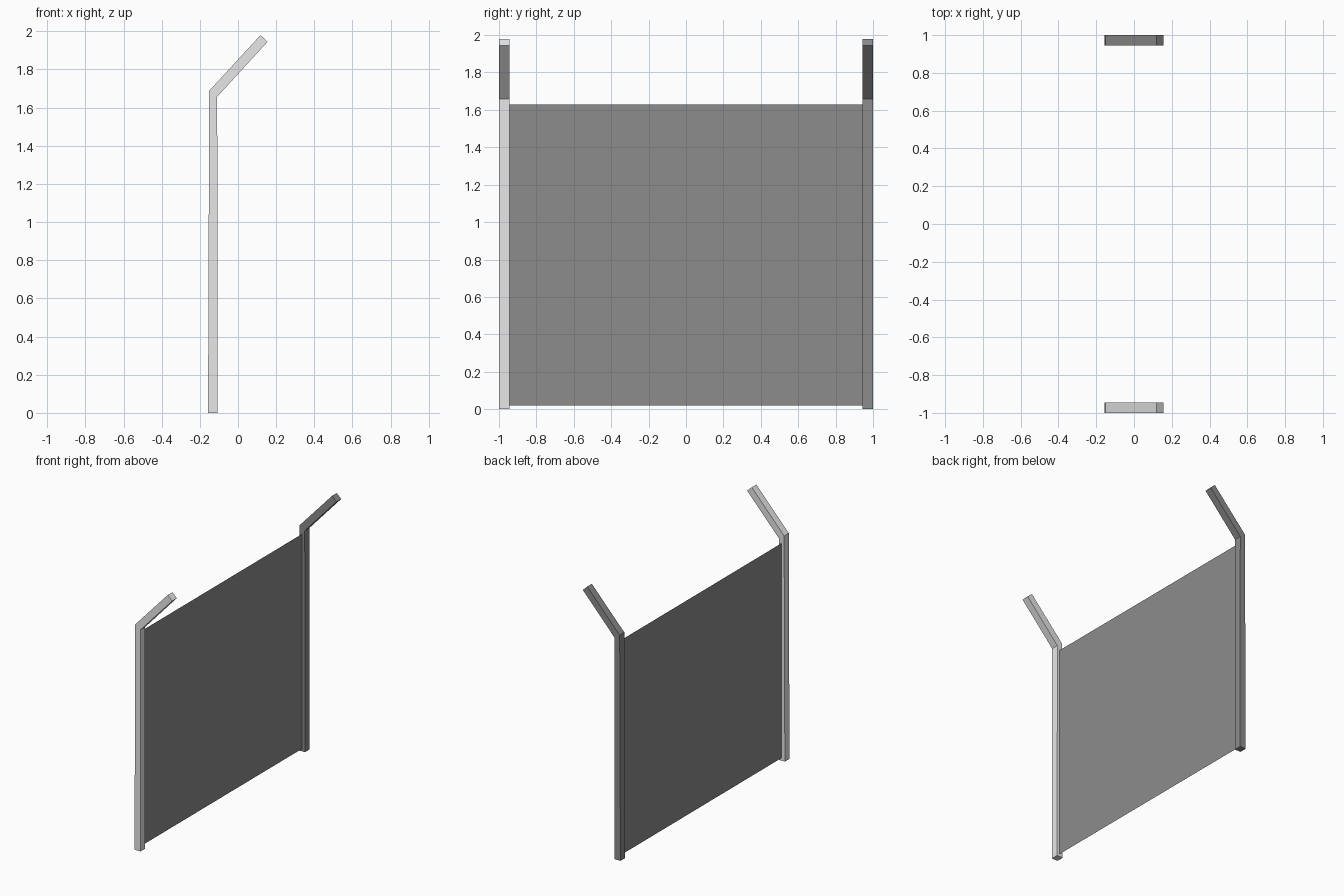
import bpy
import bmesh

if "Cube" in bpy.data.objects:
    bpy.data.objects.remove(bpy.data.objects["Cube"])


def material(name, v):
    m = bpy.data.materials.new(name)
    m.diffuse_color = (v, v, v, 1)
    m.use_nodes = True
    m.node_tree.nodes["Principled BSDF"].inputs["Base Color"].default_value = m.diffuse_color
    return m


light = material("light_grey", 0.8)
dark = material("dark_grey", 0.265)


def make_object(name, bm, mat):
    mesh = bpy.data.meshes.new(name)
    bm.to_mesh(mesh)
    bm.free()
    mesh.materials.append(mat)
    ob = bpy.data.objects.new(name, mesh)
    bpy.context.collection.objects.link(ob)
    return ob


# Cranked post profile as (left, right) pairs of x, z points
SECTIONS = [((-0.157, 0.0), (-0.107, 0.0)),
            ((-0.151, 1.688), (-0.109, 1.657)),
            ((0.118, 1.98), (0.155, 1.945))]


def post(name, y0, y1, mat):
    bm = bmesh.new()
    rings = [[bm.verts.new((x, y, z)) for (x, z), y in
              ((a, y0), (b, y0), (b, y1), (a, y1))] for a, b in SECTIONS]
    for lo, hi in zip(rings, rings[1:]):
        for i in range(4):
            j = (i + 1) % 4
            bm.faces.new((lo[i], lo[j], hi[j], hi[i]))
    bm.faces.new(rings[0][::-1])
    bm.faces.new(rings[-1])
    bmesh.ops.recalc_face_normals(bm, faces=bm.faces)
    return make_object(name, bm, mat)


# Two posts, the rear one darker
post("front_post", -1.0, -0.945, light)
post("rear_post", 0.945, 1.0, dark)

# Thin sheet between the posts
bm = bmesh.new()
X = -0.13
bm.faces.new([bm.verts.new((X, y, z)) for y, z in
              ((-0.945, 0.02), (0.945, 0.02), (0.945, 1.628), (-0.945, 1.628))])
make_object("fence_panel", bm, dark)
